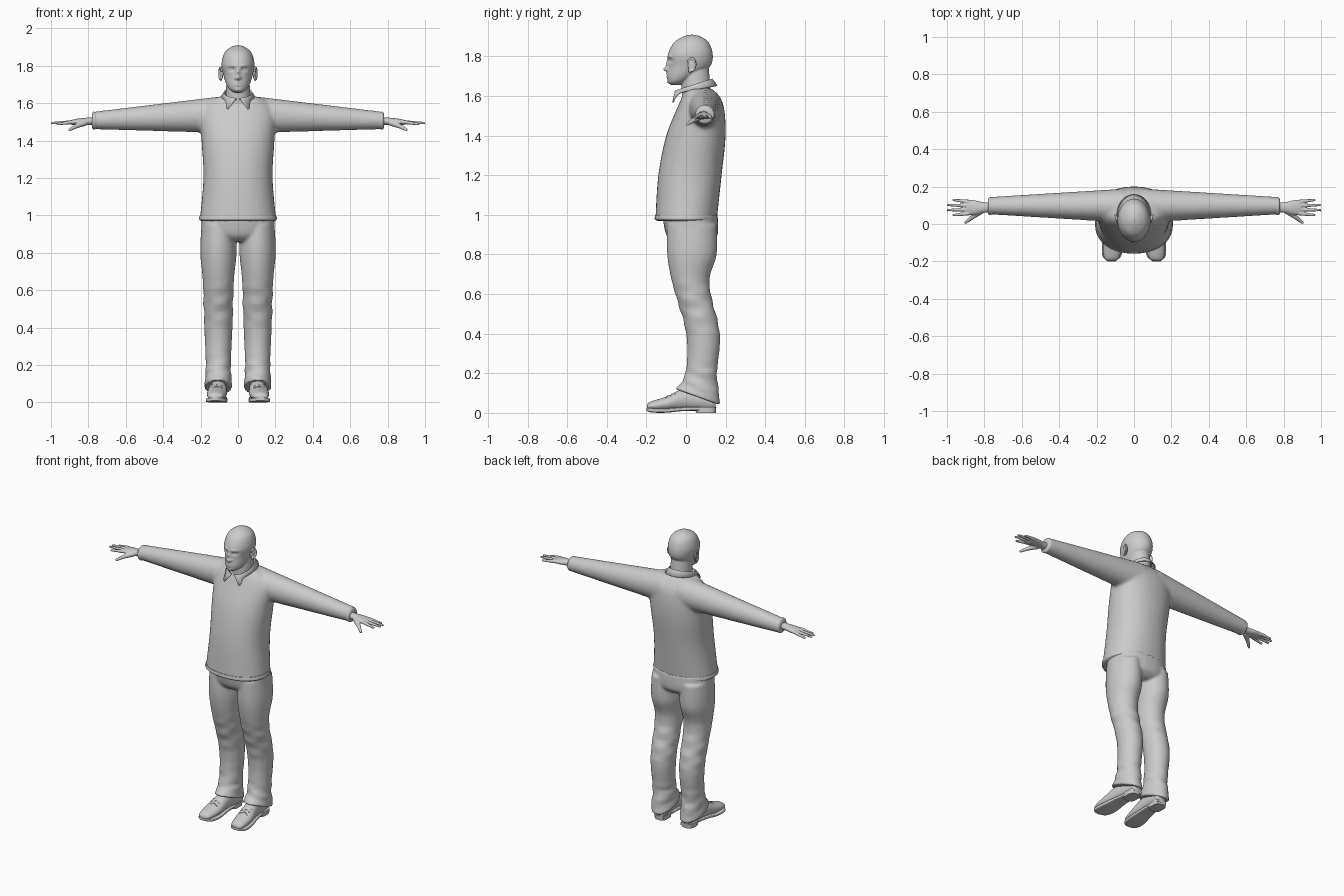
import bpy, bmesh, math
from mathutils import Vector, Matrix

if "Cube" in bpy.data.objects:
    bpy.data.objects.remove(bpy.data.objects["Cube"])

SIDES = {"left": 1, "right": -1}
SHADE = (.6, .6, .6, 1)
grey = bpy.data.materials.new("plain grey")
grey.use_nodes = True
grey.diffuse_color = SHADE
grey.node_tree.nodes["Principled BSDF"].inputs["Base Color"].default_value = SHADE


def mix(start, end, amount):
    return start + (end - start) * amount


def bump(distance, width):
    return math.exp(-(distance / width) ** 2)


def smooth_rows(rows, steps):
    """Resample the sections so that they flow into each other."""
    result = []
    last = len(rows) - 1
    for index in range(last):
        before, start = Vector(rows[max(index - 1, 0)]), Vector(rows[index])
        end, after = Vector(rows[index + 1]), Vector(rows[min(index + 2, last)])
        leave, arrive = (end - before) / 2, (after - start) / 2
        for step in range(steps):
            t = step / steps
            ease = t * t * (3 - 2 * t)
            result.append(start.lerp(end, ease) + leave * t * (1 - t) ** 2 - arrive * t * t * (1 - t))
    return result + [Vector(rows[last])]


def loft(bm, rows, axis="z", across=0, lean=0, power=2, sides=36, steps=6, flip=1):
    """Skin rounded sections, each given as position, centre, width and depth."""
    rings = []
    for position, centre, width, depth in smooth_rows([Vector(row) for row in rows], steps):
        ring = []
        for k in range(sides):
            angle = math.tau * k / sides
            c, s = math.cos(angle), math.sin(angle)
            u = across + lean * position + width * math.copysign(abs(c) ** (2 / power), c)
            v = centre + depth * math.copysign(abs(s) ** (2 / power), s)
            spot = {"x": (position, u, v), "y": (u, position, v), "z": (u, v, position)}[axis]
            ring.append(bm.verts.new((spot[0] * flip, spot[1], spot[2])))
        rings.append(ring)
    faces = [bm.faces.new(rings[0]), bm.faces.new(rings[-1])]
    for lower, upper in zip(rings, rings[1:]):
        for k in range(sides):
            faces.append(bm.faces.new((lower[k - 1], lower[k], upper[k], upper[k - 1])))
    bmesh.ops.recalc_face_normals(bm, faces=faces)
    return [vert for ring in rings for vert in ring]


def ball(bm, centre, radii, turn=0):
    place = Matrix.Translation(centre) @ Matrix.Rotation(turn, 4, "Z") @ Matrix.Diagonal((*radii, 1))
    bmesh.ops.create_uvsphere(bm, u_segments=20, v_segments=12, radius=1, matrix=place)


def tube(bm, start, end, thick, thin, beads=9):
    """Row of overlapping balls, fused later."""
    for k in range(beads):
        amount = k / (beads - 1)
        ball(bm, Vector(start).lerp(Vector(end), amount), [mix(thick, thin, amount)] * 3)


def finish(bm, name, voxel=0, smoothing=2):
    mesh = bpy.data.meshes.new(name)
    bm.to_mesh(mesh)
    bm.free()
    part = bpy.data.objects.new(name, mesh)
    bpy.context.collection.objects.link(part)
    mesh.materials.append(grey)
    bpy.ops.object.select_all(action="DESELECT")
    part.select_set(True)
    bpy.context.view_layer.objects.active = part
    if voxel:
        fuse = part.modifiers.new("fuse", "REMESH")
        fuse.mode, fuse.voxel_size, fuse.use_smooth_shade = "VOXEL", voxel, True
        soften = part.modifiers.new("soften", "SMOOTH")
        soften.iterations = smoothing
    else:
        bpy.ops.object.shade_smooth_by_angle(angle=math.radians(45))
    return part


# sweater: torso and tapering sleeves fused together
bm = bmesh.new()
loft(bm, [(.97, 0, .205, .155), (1.2, .02, .185, .16), (1.4, .05, .195, .15),
          (1.55, .075, .2, .115), (1.62, .07, .14, .08), (1.64, .06, .07, .06)], power=2.2)
for flip in SIDES.values():
    loft(bm, [(.06, 1.54, .09, .1), (.78, 1.507, .046, .046)], "x", across=.098, flip=flip)
finish(bm, "sweater", voxel=.01, smoothing=6)

# ribbed hem and shirt cuffs
bm = bmesh.new()
loft(bm, [(.972, 0, .2, .15), (.98, 0, .208, .158), (1, 0, .204, .156)], power=2.2, sides=64)
finish(bm, "sweater_hem")
for side, flip in SIDES.items():
    bm = bmesh.new()
    loft(bm, [(.75, 1.507, .04, .04), (.77, 1.507, .048, .048), (.78, 1.507, .04, .04)],
         "x", across=.095, flip=flip)
    finish(bm, side + "_cuff")

# trousers: hips and legs fused, with cloth folds and hems dipping toward the heel
bm = bmesh.new()
loft(bm, [(1, .02, .195, .14), (.9, .03, .19, .13), (.86, .03, .14, .09)], power=2.2)
for flip in SIDES.values():
    leg = loft(bm, [(.95, .03, .09, .125), (.8, .03, .097, .125), (.65, .025, .083, .093),
                    (.4, .086, .075, .085), (.2, .077, .067, .08), (.08, .06, .075, .115)],
               across=.105, flip=flip)
    for vert in leg:
        x, y, z = vert.co
        fold = .004 * (bump(z - .52, .1) + bump(z - .17, .07))
        vert.co.x += fold * math.sin(90 * z + 25 * y)
        vert.co.y += fold * math.sin(75 * z + 30 * x * flip)
        vert.co.z -= max(.2 - z, 0) * 3 * (y - .06)
finish(bm, "trousers", voxel=.008, smoothing=4)

# head: features are pushed out of or into the face
bm = bmesh.new()
skull = loft(bm, [(1.655, -.05, .016, .02), (1.67, -.044, .042, .046), (1.7, -.02, .062, .075),
                  (1.75, .016, .078, .106), (1.81, .022, .088, .113), (1.87, .027, .072, .088),
                  (1.9, .03, .038, .045), (1.91, .03, .006, .008)], sides=96, steps=10)
for vert in skull:
    x, y, z = abs(vert.co.x), vert.co.y, vert.co.z
    if y < 0:
        nose = .022 * bump(x, .012) * bump(z - 1.735, .012) + .012 * bump(x, .01) * bump(z - 1.76, .02)
        nostril = .006 * bump(x - .014, .007) * bump(z - 1.735, .007)
        socket = .012 * bump(x - .033, .017) * bump(z - 1.78, .01)
        brow = .005 * bump(x - .03, .02) * bump(z - 1.8, .007)
        lips = .005 * bump(x, .02) * (bump(z - 1.71, .004) + bump(z - 1.697, .004))
        chin = .005 * bump(x, .02) * bump(z - 1.668, .009)
        vert.co.y += socket - nose - nostril - brow - lips - chin
loft(bm, [(1.58, .055, .07, .075), (1.74, .045, .06, .07)])
for flip in SIDES.values():
    ball(bm, (flip * .031, -.066, 1.78), (.012, .012, .009))
finish(bm, "head", voxel=.0035)

# ears: thin shell with a raised rim and a lobe
for side, flip in SIDES.items():
    bm = bmesh.new()
    ball(bm, (flip * .088, .028, 1.757), (.008, .02, .032), turn=flip * -.3)
    for k in range(22):
        angle = mix(-2, 2.6, k / 21)
        c, s = math.cos(angle), math.sin(angle)
        ball(bm, (flip * (.094 + .006 * c), .028 + .019 * c, 1.759 + .031 * s), [.006] * 3)
    ball(bm, (flip * .092, .02, 1.728), (.006, .009, .01))
    finish(bm, side + "_ear", voxel=.003)

# hands: palm, fanned fingers and a lowered thumb
for side, flip in SIDES.items():
    bm = bmesh.new()
    loft(bm, [(.74, 1.505, .028, .022), (.8, 1.503, .028, .02), (.86, 1.5, .04, .017),
              (.895, 1.497, .038, .012)], "x", across=.088, flip=flip)
    for finger in range(4):
        offset = finger - 1.5
        knuckle = Vector((flip * .885, .088 + .021 * offset, 1.499))
        reach = .113 - .015 * offset ** 2
        tip = knuckle + Vector((flip * reach, .006 * offset, -.005 * abs(offset) - .003))
        tube(bm, knuckle, tip, thick=.011, thin=.007, beads=16)
    thumb_joint = (flip * .865, .036, 1.477)
    tube(bm, (flip * .82, .068, 1.495), thumb_joint, thick=.017, thin=.012)
    tube(bm, thumb_joint, (flip * .9, .008, 1.458), thick=.012, thin=.008)
    finish(bm, side + "_hand", voxel=.004)

# shirt collar: folded strip around the neck with pointed front flaps
bm = bmesh.new()
previous = None
segments = 24
for k in range(segments + 1):
    angle = mix(.12, math.pi, k / segments)
    c, s = math.cos(angle), math.sin(angle)
    point = bump(angle - .12, .45)
    strip = [(.066 * s, .038 - .088 * c, 1.65 - .03 * c),
             (.074 * s, .038 - .094 * c, 1.655 - .03 * c),
             (.09 * s + .042 * point, .045 - .112 * c, 1.632 - .02 * c - .045 * point)]
    row = [bm.verts.new(spot) for spot in strip]
    if previous:
        for i in range(2):
            bm.faces.new((previous[i], previous[i + 1], row[i + 1], row[i]))
    previous = row
bmesh.ops.recalc_face_normals(bm, faces=bm.faces)
collar = finish(bm, "shirt_collar")
collar.modifiers.new("both_sides", "MIRROR")
cloth = collar.modifiers.new("cloth", "SOLIDIFY")
cloth.thickness, cloth.offset = .006, 0

# shoes: upper, sole with heel block, and laces
for side, flip in SIDES.items():
    stance = dict(across=.105, lean=-.08, flip=flip)
    bm = bmesh.new()
    loft(bm, [(-.198, .028, .016, .01), (-.18, .034, .04, .022), (-.1, .046, .053, .036),
              (0, .068, .045, .055), (.13, .055, .036, .042), (.15, .05, .02, .03)], "y", **stance)
    finish(bm, side + "_shoe")
    bm = bmesh.new()
    loft(bm, [(-.2, .018, .02, .008), (-.17, .013, .05, .011), (-.1, .012, .057, .011),
              (0, .02, .044, .01), (.15, .02, .03, .01)], "y", power=5, **stance)
    loft(bm, [(0, .1, .04, .05), (.03, .1, .042, .053)], across=.1, power=3, steps=1, flip=flip)
    finish(bm, side + "_sole")
    bm = bmesh.new()
    for k in range(3):
        y, z = .022 * k - .1, .009 * k + .083
        for edge in (.085, .138):
            tube(bm, (flip * edge, y, z - .007), (flip * .112, y + .008, z + .003), thick=.004, thin=.004)
    finish(bm, side + "_laces", voxel=.0025, smoothing=1)
